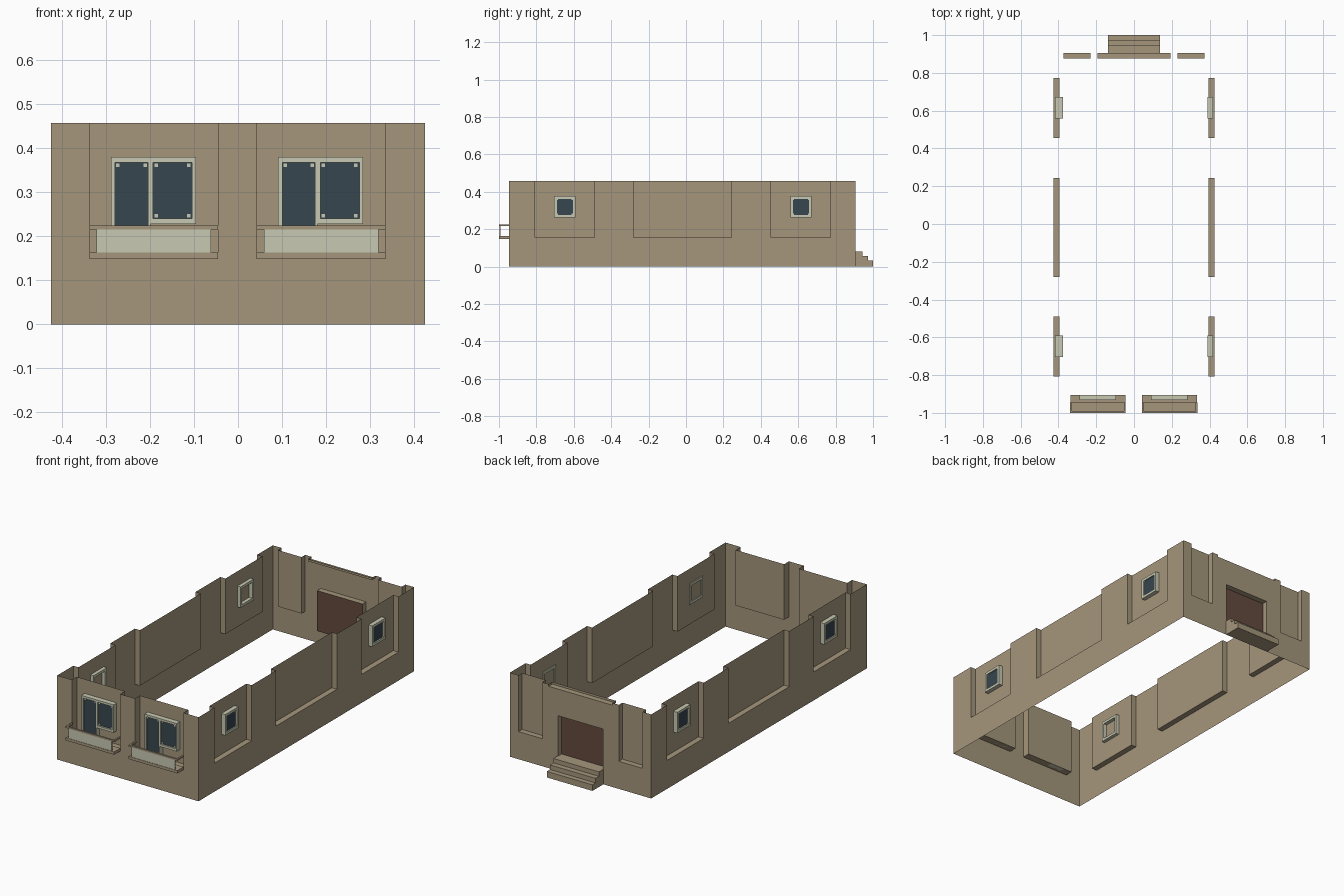
import bpy, bmesh
from mathutils import Vector

if "Cube" in bpy.data.objects:
    bpy.data.objects.remove(bpy.data.objects["Cube"])


def material(name, rgb):
    m = bpy.data.materials.new(name)
    m.diffuse_color = (*rgb, 1)
    m.use_nodes = True
    m.node_tree.nodes["Principled BSDF"].inputs["Base Color"].default_value = m.diffuse_color
    return m


WALL = material("tan_wall", (0.376, 0.305, 0.202))
TRIM = material("pale_trim", (0.578, 0.584, 0.445))
GLASS = material("dark_glass", (0.038, 0.061, 0.078))
DOOR = material("brown_door", (0.125, 0.069, 0.048))

H = 0.457                    # wall height
X, Y0, Y1 = 0.425, -0.946, 0.906
D = 0.031                    # recess depth


def finish(bm, name, mats):
    me = bpy.data.meshes.new(name)
    bm.to_mesh(me)
    bm.free()
    for m in mats:
        me.materials.append(m)
    ob = bpy.data.objects.new(name, me)
    bpy.context.collection.objects.link(ob)
    return ob


def add_box(bm, x0, x1, y0, y1, z0, z1):
    r = bmesh.ops.create_cube(bm, size=1)
    for v in r["verts"]:
        v.co = Vector(((x0 + x1) / 2 + v.co.x * (x1 - x0),
                       (y0 + y1) / 2 + v.co.y * (y1 - y0),
                       (z0 + z1) / 2 + v.co.z * (z1 - z0)))


def boxes(name, mat, *items):
    bm = bmesh.new()
    for b in items:
        add_box(bm, *b)
    return finish(bm, name, [mat])


# Thin wall sheet with stepped-in rectangles: (u0, u1, z0, z1, depth, material index)
def wall(name, origin, along, inward, length, recesses):
    origin, along, inward = Vector(origin), Vector(along), Vector(inward)
    us = sorted({0, length, *[r[0] for r in recesses], *[r[1] for r in recesses]})
    zs = sorted({0, H, *[r[2] for r in recesses], *[r[3] for r in recesses]})
    bm = bmesh.new()

    def face(pts, idx=0):
        f = bm.faces.new([bm.verts.new(origin + along * u + inward * d + Vector((0, 0, z)))
                          for u, d, z in pts])
        f.material_index = idx

    def cell(i, j):
        u, z = (us[i] + us[i + 1]) / 2, (zs[j] + zs[j + 1]) / 2
        for a, b, c, e, d, m in recesses:
            if a < u < b and c < z < e:
                return d, m
        return 0, 0

    for i in range(len(us) - 1):
        for j in range(len(zs) - 1):
            a, b, c, e = us[i], us[i + 1], zs[j], zs[j + 1]
            d, m = cell(i, j)
            face([(a, d, c), (b, d, c), (b, d, e), (a, d, e)], m)
            if i + 2 < len(us):                      # side step
                n = cell(i + 1, j)[0]
                if n != d:
                    face([(b, d, c), (b, n, c), (b, n, e), (b, d, e)])
            if j + 2 < len(zs):                      # sill or lintel step
                n = cell(i, j + 1)[0]
                if n != d:
                    face([(a, d, e), (b, d, e), (b, n, e), (a, n, e)])
    bmesh.ops.remove_doubles(bm, verts=bm.verts, dist=1e-5)
    bmesh.ops.dissolve_limit(bm, angle_limit=0.01, verts=bm.verts, edges=bm.edges,
                             delimit={'MATERIAL'})
    return finish(bm, name, [WALL, DOOR])


# Four walls
SILL = 0.155
side = [(a - Y0, b - Y0, SILL, H, D, 0)
        for a, b in ((-0.808, -0.49), (-0.28, 0.243), (0.455, 0.772))]
L = Y1 - Y0
wall("right_wall", (X, Y0, 0), (0, 1, 0), (-1, 0, 0), L, side)
wall("left_wall", (-X, Y1, 0), (0, -1, 0), (1, 0, 0), L,
     [(L - b, L - a, *r) for a, b, *r in side])
wall("front_wall", (-X, Y0, 0), (1, 0, 0), (0, 1, 0), 2 * X,
     [(a + X, a + 0.291 + X, SILL, H, 0.042, 0) for a in (-0.337, 0.043)])
wall("back_wall", (X, Y1, 0), (-1, 0, 0), (0, -1, 0), 2 * X,
     [(X - 0.373, X - 0.23, 0.15, H, D, 0), (X + 0.23, X + 0.373, 0.15, H, D, 0),
      (X - 0.192, X + 0.192, 0.445, H, D, 0),
      (X - 0.136, X + 0.136, 0.08, 0.30, D, 1)])

# Back steps
bm = bmesh.new()
profile = [(Y1, 0), (1, 0), (1, 0.033), (0.973, 0.033), (0.973, 0.058),
           (0.944, 0.058), (0.944, 0.082), (Y1, 0.082)]
f = bm.faces.new([bm.verts.new((-0.137, y, z)) for y, z in profile])
r = bmesh.ops.extrude_face_region(bm, geom=[f])
bmesh.ops.translate(bm, vec=(0.274, 0, 0),
                    verts=[v for v in r["geom"] if isinstance(v, bmesh.types.BMVert)])
bmesh.ops.recalc_face_normals(bm, faces=bm.faces)
finish(bm, "back_steps", [WALL])


# Small windows on the side walls: frame ring, glass, corner clips
def side_window(name, xa, xb, xg, yc):
    h, w, z0, z1 = 0.057, 0.014, 0.263, 0.377
    boxes(name + "_frame", TRIM,
          (xa, xb, yc - h, yc - h + w, z0, z1), (xa, xb, yc + h - w, yc + h, z0, z1),
          (xa, xb, yc - h + w, yc + h - w, z0, z0 + w),
          (xa, xb, yc - h + w, yc + h - w, z1 - w, z1))
    boxes(name + "_glass", GLASS,
          (xg - 0.002, xg + 0.002, yc - h + w, yc + h - w, z0 + w, z1 - w))
    c = h - w - 0.003
    boxes(name + "_clips", TRIM,
          *[(xg - 0.004, xg + 0.004, yc + s * c - 0.003, yc + s * c + 0.003,
             0.32 + t * c - 0.003, 0.32 + t * c + 0.003) for s in (-1, 1) for t in (-1, 1)])


for tag, yc in (("front", -0.648), ("back", 0.615)):
    side_window("right_" + tag + "_window", 0.390, 0.417, 0.408, yc)
    side_window("left_" + tag + "_window", -0.418, -0.375, -0.409, yc)

# Balconies with a door and a window, repeated on both sides of the front
for tag, o in (("left", 0.0), ("right", 0.38)):
    a, b = -0.338 + o, -0.045 + o
    ya, yb, yg = -0.933, -0.905, -0.924
    boxes(tag + "_balcony_slab", WALL, (a, b, -1, Y0, 0.148, 0.163))
    boxes(tag + "_balcony_rail", WALL,
          (a, b, -1, -0.991, 0.216, 0.225),
          (a, a + 0.009, -0.991, Y0, 0.216, 0.225),
          (b - 0.009, b, -0.991, Y0, 0.216, 0.225))
    boxes(tag + "_balcony_panel", TRIM,
          (a + 0.017, b - 0.016, -0.998, -0.993, 0.163, 0.216))
    x0, x1, x2 = -0.289 + o, -0.199 + o, -0.096 + o
    boxes(tag + "_balcony_door_frame", TRIM,
          (x0, x0 + 0.01, ya, yb, SILL, 0.38), (x1 - 0.006, x1, ya, yb, SILL, 0.38),
          (x0 + 0.01, x1 - 0.006, ya, yb, 0.368, 0.38),
          (x0 + 0.01, x1 - 0.006, ya, yb, SILL, 0.167))
    boxes(tag + "_balcony_window_frame", TRIM,
          (x1, x1 + 0.006, ya, yb, 0.228, 0.38), (x2 - 0.008, x2, ya, yb, 0.228, 0.38),
          (x1 + 0.006, x2 - 0.008, ya, yb, 0.368, 0.38),
          (x1 + 0.006, x2 - 0.008, ya, yb, 0.228, 0.241))
    boxes(tag + "_balcony_glass", GLASS,
          (x0 + 0.01, x1 - 0.006, yg, yg + 0.004, 0.167, 0.368),
          (x1 + 0.006, x2 - 0.008, yg, yg + 0.004, 0.241, 0.368))
    spots = [(x, z) for x in (x0 + 0.016, x1 - 0.012) for z in (0.362, 0.173)]
    spots += [(x, z) for x in (x1 + 0.013, x2 - 0.016) for z in (0.362, 0.247)]
    boxes(tag + "_balcony_clips", TRIM,
          *[(x - 0.004, x + 0.004, yg - 0.003, yg + 0.001, z - 0.004, z + 0.004)
            for x, z in spots])
